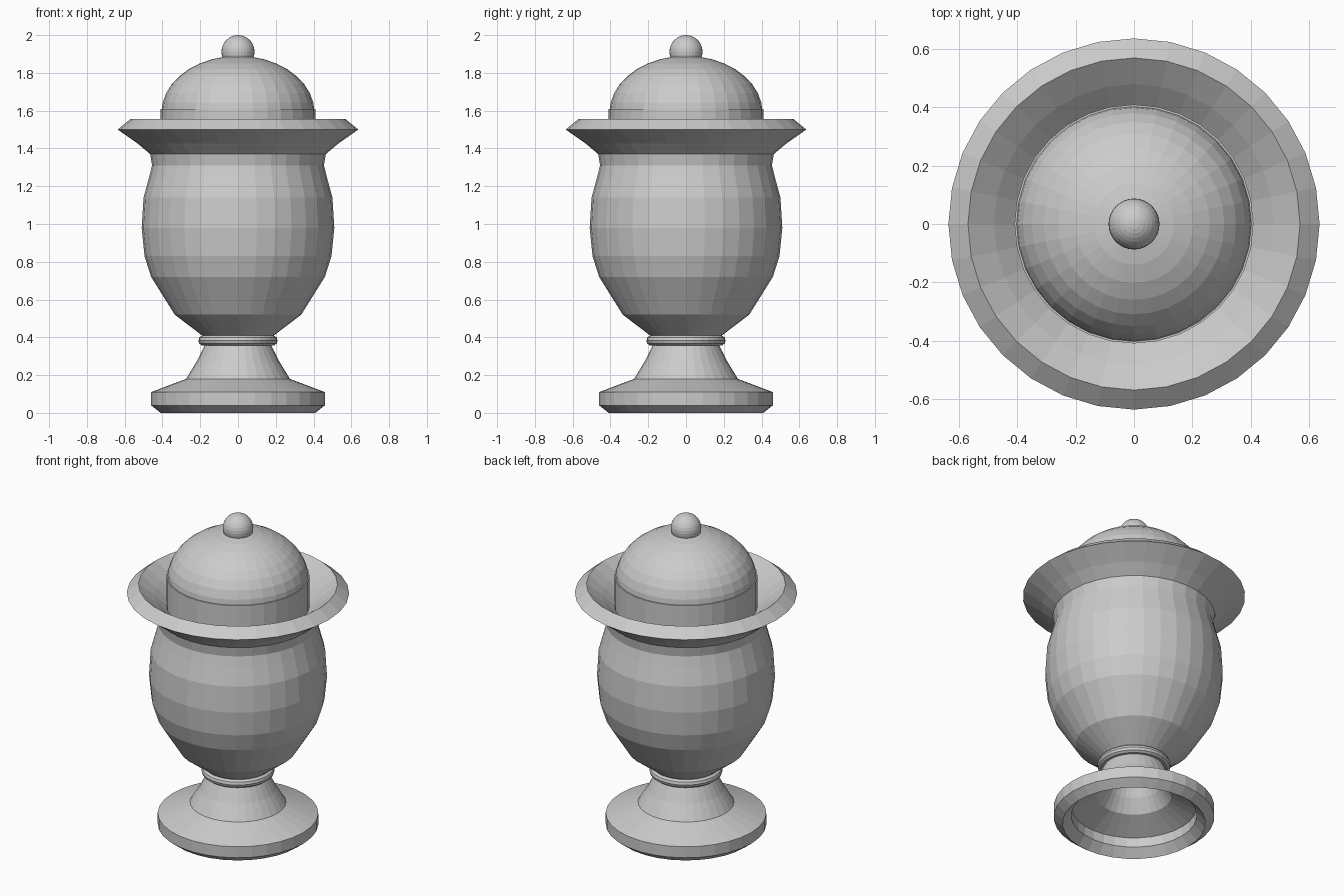
import bpy, bmesh, math

if "Cube" in bpy.data.objects:
    bpy.data.objects.remove(bpy.data.objects["Cube"])

SEGMENTS = 32


def lathe(name, profile, closed=False):
    """Spin (radius, height) points around z; radius 0 becomes a pole."""
    bm = bmesh.new()
    rings = []
    for r, z in profile:
        count = SEGMENTS if r > 0 else 1
        rings.append([bm.verts.new((r * math.cos(math.tau * i / SEGMENTS),
                                    r * math.sin(math.tau * i / SEGMENTS), z))
                      for i in range(count)])
    pairs = list(zip(rings, rings[1:]))
    if closed:
        pairs.append((rings[-1], rings[0]))
    for a, b in pairs:
        for i in range(SEGMENTS):
            j = (i + 1) % SEGMENTS
            corners = [a[i % len(a)], a[j % len(a)], b[j % len(b)], b[i % len(b)]]
            bm.faces.new(list(dict.fromkeys(corners)))
    bmesh.ops.recalc_face_normals(bm, faces=bm.faces)
    mesh = bpy.data.meshes.new(name)
    bm.to_mesh(mesh)
    bm.free()
    obj = bpy.data.objects.new(name, mesh)
    bpy.context.collection.objects.link(obj)
    return obj


# Urn body: outer wall from foot to rim, then inner wall back down
outer = [(0.41, 0.0), (0.46, 0.04), (0.46, 0.11), (0.275, 0.18), (0.22, 0.27),
         (0.175, 0.36), (0.19, 0.41), (0.335, 0.52), (0.46, 0.72), (0.495, 0.83),
         (0.51, 0.98), (0.50, 1.14), (0.47, 1.25), (0.455, 1.31), (0.465, 1.37),
         (0.53, 1.425), (0.637, 1.50)]
inner = [(0.57, 1.555), (0.48, 1.485), (0.41, 1.42), (0.39, 1.36), (0.39, 1.30),
         (0.43, 1.12), (0.44, 0.98), (0.425, 0.85), (0.39, 0.74), (0.28, 0.56),
         (0.125, 0.43), (0.115, 0.36), (0.16, 0.26), (0.214, 0.18), (0.36, 0.11),
         (0.36, 0.05)]
lathe("urn_body", outer + inner, closed=True)

# Rounded collar around the stem
bpy.ops.mesh.primitive_torus_add(major_segments=SEGMENTS, minor_segments=10,
                                 major_radius=0.183, minor_radius=0.027,
                                 location=(0, 0, 0.383))
bpy.context.object.name = "stem_collar"

# Lid: straight band seated in the neck, topped by a dome
dome = [(0.405 * math.cos(a), 1.59 + 0.30 * math.sin(a))
        for a in (math.radians(d) for d in range(10, 90, 10))]
lathe("lid", [(0, 1.40), (0.41, 1.40), (0.41, 1.61), (0.403, 1.61)] + dome + [(0, 1.89)])

# Knob on the lid
bpy.ops.mesh.primitive_uv_sphere_add(segments=SEGMENTS, ring_count=16,
                                     radius=0.0875, location=(0, 0, 1.9125))
bpy.context.object.name = "lid_knob"
